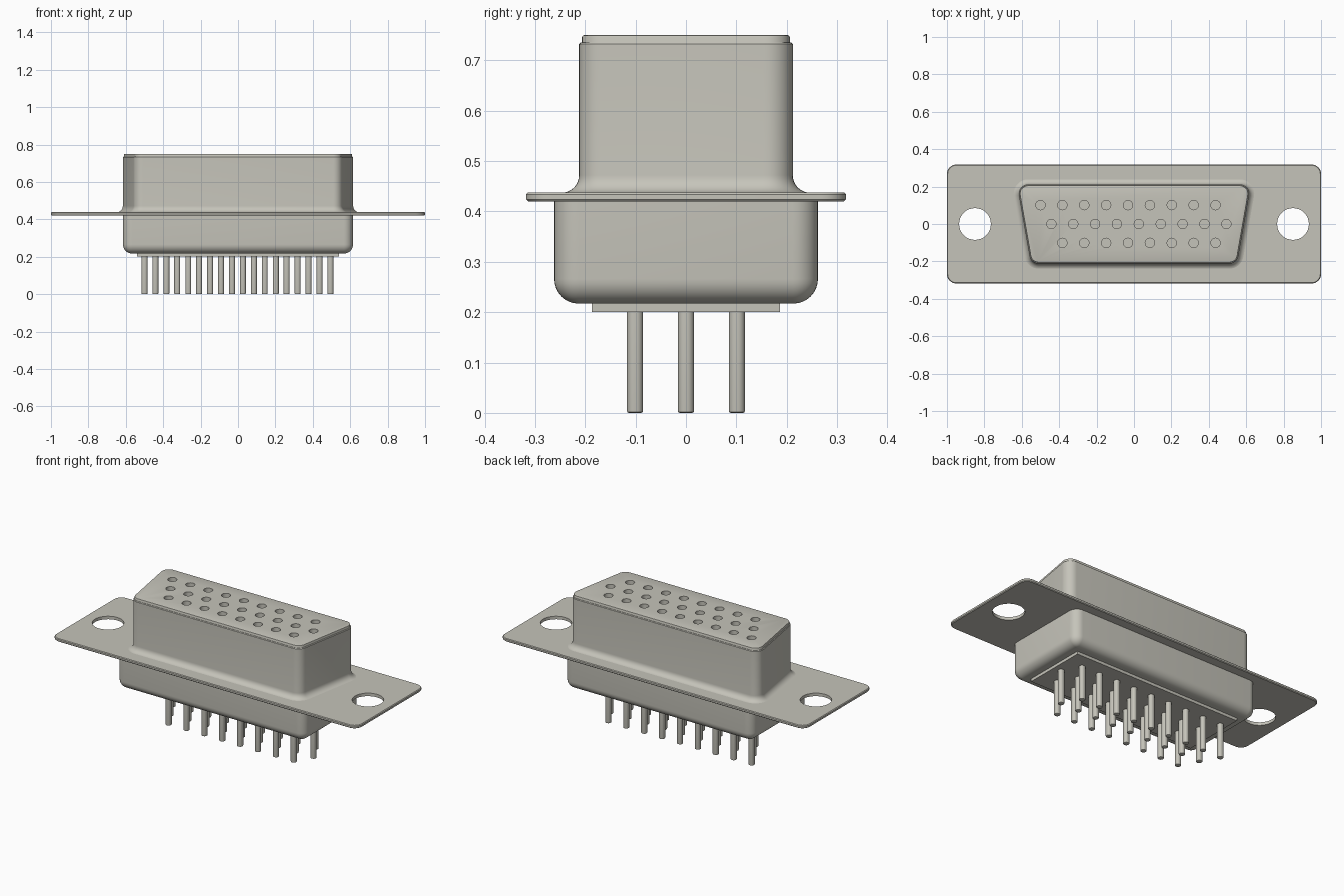
import bpy, bmesh, math
from mathutils import Matrix

cube = bpy.data.objects.get("Cube")
if cube:
    bpy.data.objects.remove(cube, do_unlink=True)

# One warm grey for every part
mat = bpy.data.materials.new("warm grey")
mat.use_nodes = True
COLOR = (0.56, 0.55, 0.49, 1)
mat.diffuse_color = COLOR
mat.node_tree.nodes["Principled BSDF"].inputs["Base Color"].default_value = COLOR


def make_object(name, bm, angle=35):
    bmesh.ops.recalc_face_normals(bm, faces=bm.faces)
    mesh = bpy.data.meshes.new(name)
    bm.to_mesh(mesh)
    bm.free()
    mesh.materials.append(mat)
    ob = bpy.data.objects.new(name, mesh)
    bpy.context.collection.objects.link(ob)
    smooth(ob, angle)
    return ob


def smooth(ob, angle=35):
    bpy.ops.object.select_all(action='DESELECT')
    ob.select_set(True)
    bpy.context.view_layer.objects.active = ob
    bpy.ops.object.shade_smooth_by_angle(angle=math.radians(angle))


def outline(centres, radius, steps=8):
    """Polygon with rounded corners; centres are the arc centres, counter-clockwise."""
    n, pts = len(centres), []
    normal = []
    for i in range(n):
        (x0, y0), (x1, y1) = centres[i], centres[(i + 1) % n]
        normal.append(math.atan2(-(x1 - x0), y1 - y0))
    for i, (cx, cy) in enumerate(centres):
        start = normal[i - 1]
        sweep = (normal[i] - start) % (2 * math.pi)
        for k in range(steps + 1):
            a = start + sweep * k / steps
            pts.append((cx + radius * math.cos(a), cy + radius * math.sin(a)))
    return pts


def loft(name, centres, profile, cap_low=True, cap_high=True):
    """Stack rounded outlines along z; profile is a list of (radius, z)."""
    bm = bmesh.new()
    rings = [[bm.verts.new((x, y, z)) for x, y in outline(centres, r)] for r, z in profile]
    for low, high in zip(rings, rings[1:]):
        for i in range(len(low)):
            j = (i + 1) % len(low)
            bm.faces.new((low[i], low[j], high[j], high[i]))
    if cap_low:
        bm.faces.new(rings[0][::-1])
    if cap_high:
        bm.faces.new(rings[-1])
    return make_object(name, bm)


def rectangle(hx, hy, r):
    x, y = hx - r, hy - r
    return [(-x, -y), (x, -y), (x, y), (-x, y)]


def cut_round_holes(ob, places, radius, z0, z1):
    bm = bmesh.new()
    for x, y in places:
        bmesh.ops.create_cone(bm, cap_ends=True, segments=32, radius1=radius, radius2=radius,
                              depth=z1 - z0, matrix=Matrix.Translation((x, y, (z0 + z1) / 2)))
    cutter = make_object("hole_cutter", bm)
    cutter.hide_render = True
    mod = ob.modifiers.new("holes", 'BOOLEAN')
    mod.operation, mod.solver, mod.object = 'DIFFERENCE', 'EXACT', cutter
    bpy.ops.object.select_all(action='DESELECT')
    ob.select_set(True)
    bpy.context.view_layer.objects.active = ob
    bpy.ops.object.modifier_apply(modifier=mod.name)
    bpy.data.objects.remove(cutter, do_unlink=True)
    smooth(ob)


# Contact grid: two rows of nine and a front row of eight, staggered
PITCH = 0.117
contacts = [(x0 + PITCH * i, y)
            for x0, y, count in ((-0.5, 0.101, 9), (-0.442, 0, 9), (-0.383, -0.101, 8))
            for i in range(count)]

# Mounting flange with two screw holes
flange = loft("mounting_flange", rectangle(1.0, 0.318, 0.05),
              [(0.046, 0.42), (0.05, 0.424), (0.05, 0.434), (0.046, 0.438)])
cut_round_holes(flange, [(-0.85, 0), (0.85, 0)], 0.085, 0.3, 0.6)

# Tapered shell, flared into the flange and folded in at the rim
taper = [(-0.509, -0.162), (0.509, -0.162), (0.566, 0.162), (-0.566, 0.162)]
FLARE = 0.035
shell_profile = [(0.05 + FLARE * (1 - math.sin(a)), 0.437 + FLARE * (1 - math.cos(a)))
                 for a in (math.pi / 2 * k / 8 for k in range(9))]
shell_profile += [(0.05, 0.732), (0.047, 0.735), (0.042, 0.735)]
loft("tapered_shell", taper, shell_profile, cap_low=False, cap_high=False)

# Insulating insert with the contact sockets
insert = loft("socket_insert", taper,
              [(0.044, 0.46), (0.044, 0.746), (0.0428, 0.749), (0.040, 0.75)])
cut_round_holes(insert, contacts, 0.025, 0.6, 0.8)

# Rear housing with a rounded bottom edge
EDGE = 0.049
housing_profile = [(0.001 + EDGE * math.sin(a), 0.217 + EDGE * (1 - math.cos(a)))
                   for a in (math.pi / 2 * k / 8 for k in range(9))]
housing_profile.append((0.05, 0.425))
loft("rear_housing", rectangle(0.615, 0.262, 0.05), housing_profile)

# Thin base plate that carries the pins
bm = bmesh.new()
bmesh.ops.create_cube(bm, size=1, matrix=Matrix.Translation((0, 0, 0.211))
                      @ Matrix.Diagonal((1.08, 0.374, 0.022, 1)))
make_object("pin_base_plate", bm)

# Solder pins with softened tips
for n, (x, y) in enumerate(contacts, 1):
    pin = loft(f"pin_{n:02d}", rectangle(0.008, 0.008, 0.006),
               [(0.0105, 0), (0.0133, 0.0015), (0.014, 0.005), (0.014, 0.21)])
    pin.location = (x, y, 0)
